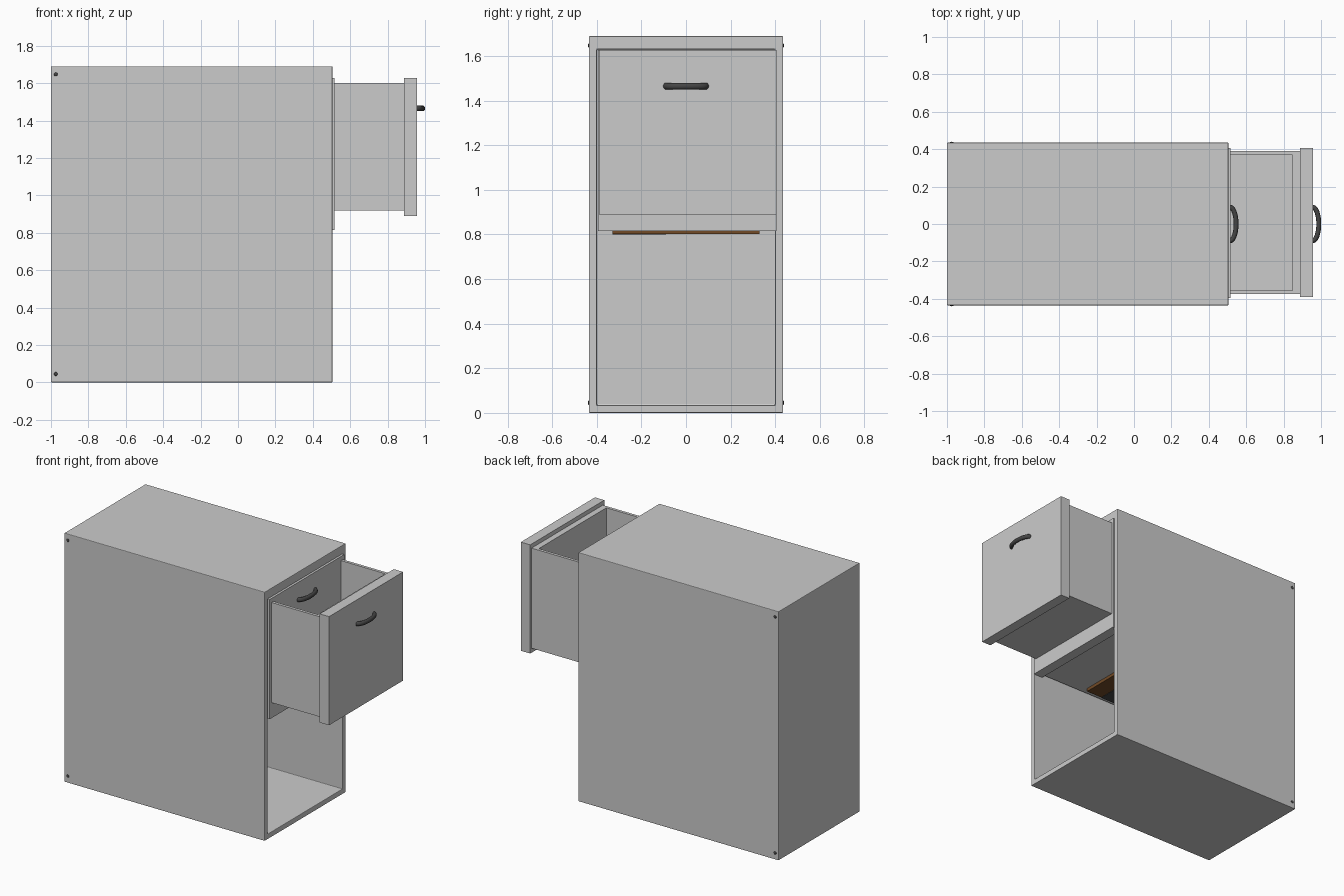
import bpy, bmesh, math
from mathutils import Vector

if "Cube" in bpy.data.objects:
    bpy.data.objects.remove(bpy.data.objects["Cube"])


def material(name, color):
    m = bpy.data.materials.new(name)
    m.diffuse_color = color
    m.use_nodes = True
    m.node_tree.nodes["Principled BSDF"].inputs["Base Color"].default_value = m.diffuse_color
    return m


dark = material("dark_metal", (0.06, 0.06, 0.06, 1))
brown = material("brown_card", (0.17, 0.07, 0.02, 1))


def finish(name, bm, bevel=0.0, mat=None):
    me = bpy.data.meshes.new(name)
    bmesh.ops.recalc_face_normals(bm, faces=bm.faces)
    bm.to_mesh(me)
    bm.free()
    ob = bpy.data.objects.new(name, me)
    bpy.context.collection.objects.link(ob)
    if mat:
        me.materials.append(mat)
    if bevel:
        mod = ob.modifiers.new("bevel", 'BEVEL')
        mod.width = bevel
        mod.segments = 2
    return ob


def add_box(bm, lo, hi):
    lo, hi = Vector(lo), Vector(hi)
    verts = bmesh.ops.create_cube(bm, size=1)["verts"]
    for v in verts:
        v.co = Vector((v.co[i] + 0.5) * (hi[i] - lo[i]) + lo[i] for i in range(3))
    return verts


def box(name, lo, hi, bevel=0.0, mat=None):
    bm = bmesh.new()
    add_box(bm, lo, hi)
    return finish(name, bm, bevel, mat)


def open_box(name, lo, hi, inner_lo, inner_hi, axis, bevel=0.0):
    """Box hollowed from its positive side along the given axis."""
    bm = bmesh.new()
    rims = []
    for a, b in ((lo, hi), (inner_lo, inner_hi)):
        vs = add_box(bm, a, b)
        face = max({f for v in vs for f in v.link_faces},
                   key=lambda f: f.calc_center_median()[axis])
        rims.append([l.vert for l in face.loops])
        bmesh.ops.delete(bm, geom=[face], context='FACES_ONLY')
    outer, inner = rims
    for i in range(4):
        j = (i + 1) % 4
        bm.faces.new((outer[i], outer[j], inner[j], inner[i]))
    return finish(name, bm, bevel)


def handle(name, x, z):
    """Bowed pull: oval tube swept along a shallow arc."""
    bm = bmesh.new()
    rings = []
    n, sides = 16, 12
    for i in range(n + 1):
        t = math.pi * i / n
        centre = Vector((x + 0.033 * math.sin(t) - 0.002, -0.09 * math.cos(t), z))
        tangent = Vector((0.033 * math.cos(t), 0.09 * math.sin(t), 0)).normalized()
        side = Vector((tangent.y, -tangent.x, 0))
        rings.append([bm.verts.new(centre + side * 0.013 * math.cos(a) + Vector((0, 0, 0.015 * math.sin(a))))
                      for a in (2 * math.pi * k / sides for k in range(sides))])
    for r, s in zip(rings, rings[1:]):
        for k in range(sides):
            m = (k + 1) % sides
            bm.faces.new((r[k], r[m], s[m], s[k]))
    bm.faces.new(rings[0])
    bm.faces.new(rings[-1])
    for f in bm.faces:
        f.smooth = len(f.verts) == 4
    return finish(name, bm, 0, dark)


def drawer(name, x, z0, z1, y0, y1, box_z0, handle_z):
    """Front panel ending at x, hollow drawer behind it and a pull."""
    box(name + "_front", (x - 0.07, y0, z0), (x, y1, z1))
    b0, b1 = (x - 1.42, y0 + 0.015, box_z0), (x - 0.07, y1 - 0.015, 1.60)
    open_box(name + "_box", b0, b1,
             (b0[0] + 0.04, b0[1] + 0.02, box_z0 + 0.025),
             (b1[0] - 0.04, b1[1] - 0.02, 1.60), 2)
    handle(name + "_handle", x, handle_z)


# Cabinet shell, open towards +x
open_box("cabinet_shell", (-1, -0.435, 0), (0.505, 0.435, 1.69),
         (-0.965, -0.4, 0.035), (0.505, 0.4, 1.63), 0, 0.004)

# Pulled-out drawer and the closed one behind it
drawer("open_drawer", 0.957, 0.89, 1.628, -0.39, 0.405, 0.92, 1.465)
drawer("closed_drawer", 0.515, 0.815, 1.628, -0.395, 0.405, 0.825, 1.51)

# Card folder showing under the closed drawer
box("folder", (-0.40, -0.33, 0.803), (0.12, 0.33, 0.835), 0, brown)
box("folder_clip", (-0.30, -0.33, 0.800), (0.0, -0.09, 0.81), 0, dark)

# Rivets near the rear corners of both sides
for s in (-1, 1):
    for z in (0.045, 1.647):
        bm = bmesh.new()
        bmesh.ops.create_uvsphere(bm, u_segments=12, v_segments=8, radius=0.01)
        for v in bm.verts:
            v.co = (v.co.x - 0.974, v.co.y * 0.5 + s * 0.435, v.co.z + z)
        for f in bm.faces:
            f.smooth = True
        finish("rivet", bm, 0, dark)
